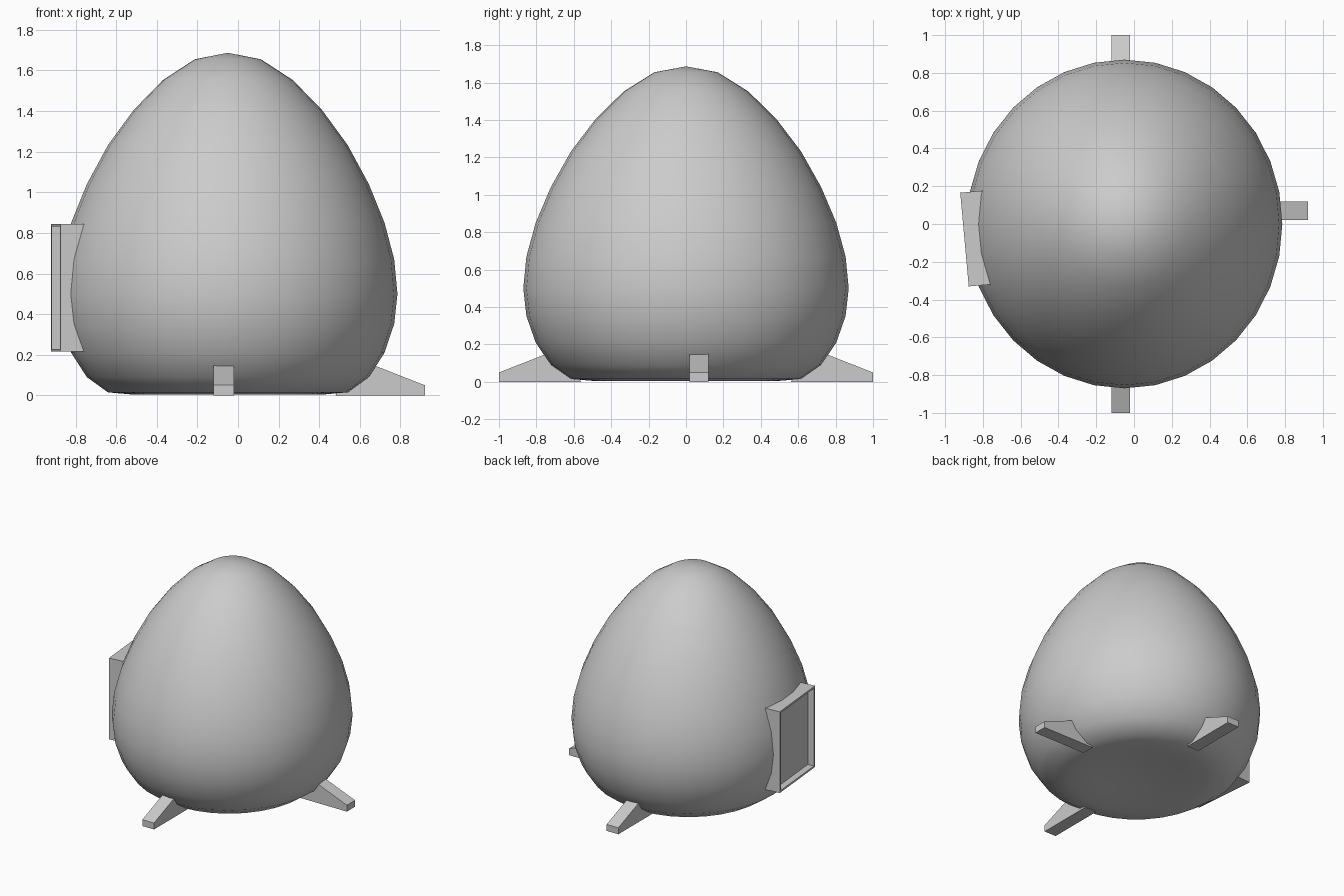
import bpy, bmesh, math
from mathutils import Matrix, Vector

if "Cube" in bpy.data.objects:
    bpy.data.objects.remove(bpy.data.objects["Cube"])

CX = -0.05          # body axis
SX, R = 0.96, 0.87  # x squash and body radius


def add_object(name, bm, matrix=None):
    bmesh.ops.recalc_face_normals(bm, faces=bm.faces)
    me = bpy.data.meshes.new(name)
    bm.to_mesh(me)
    bm.free()
    ob = bpy.data.objects.new(name, me)
    bpy.context.collection.objects.link(ob)
    if matrix is not None:
        ob.matrix_world = matrix
    return ob


def box(bm, lo, hi):
    size = Vector(hi) - Vector(lo)
    mid = (Vector(hi) + Vector(lo)) / 2
    m = Matrix.Translation(mid) @ Matrix.Diagonal((*size, 1))
    bmesh.ops.create_cube(bm, size=1, matrix=m)


# Egg-shaped body: 32 sides, ring heights from top to bottom
heights = [1.687, 1.655, 1.553, 1.405, 1.232, 1.04, 0.85, 0.67, 0.5,
           0.352, 0.21, 0.09, 0.015, 0.004, 0.015, 0.03, 0.035]
bm = bmesh.new()
rings = []
for i, z in enumerate(heights):
    r = R * math.sin(math.pi * i / 16)
    if i in (0, 16):
        rings.append([bm.verts.new((CX, 0, z))] * 32)
    else:
        rings.append([bm.verts.new((CX + SX * r * math.cos(a), r * math.sin(a), z))
                      for a in (math.tau * k / 32 for k in range(32))])
for a, b in zip(rings, rings[1:]):
    for k in range(32):
        n = (k + 1) % 32
        quad = list(dict.fromkeys((a[k], b[k], b[n], a[n])))
        bm.faces.new(quad)
for f in bm.faces:
    f.smooth = True
body = add_object("egg_body", bm)

# Door housing: box with a shallow recess on its outer face
door_m = Matrix.Translation((-0.8975, -0.0825, 0.53)) @ Matrix.Rotation(0.0907, 4, 'Z')
W, H, LIP, DEPTH = 0.249, 0.315, 0.02, 0.05
bm = bmesh.new()
box(bm, (0, -W, -H), (0.2, W, H))
outer = min(bm.faces, key=lambda f: f.calc_center_median().x)
bmesh.ops.inset_region(bm, faces=[outer], thickness=LIP)
inner = bmesh.ops.extrude_discrete_faces(bm, faces=[outer])["faces"][0]
bmesh.ops.translate(bm, verts=inner.verts, vec=(DEPTH, 0, 0))
add_object("door_frame", bm, door_m)

# Opening in the body behind the recess
bm = bmesh.new()
e = LIP * 0.6
box(bm, (-0.1, -W + e, -H + e), (DEPTH + 0.02, W - e, H - e))
cutter = add_object("door_cutter", bm, door_m)
cutter.hide_render = True
cutter.hide_viewport = True
cutter.display_type = 'WIRE'
cut = body.modifiers.new("door_opening", 'BOOLEAN')
cut.operation = 'DIFFERENCE'
cut.solver = 'EXACT'
cut.object = cutter


# Wedge feet
def foot(name, x, y, angle, reach):
    bm = bmesh.new()
    profile = [(0.56, 0), (1, 0), (1, 0.05), (0.745, 0.15), (0.66, 0.15)]
    vs = [bm.verts.new((u - 1 + reach, -0.05, z)) for u, z in profile]
    face = bm.faces.new(vs)
    ext = bmesh.ops.extrude_face_region(bm, geom=[face])["geom"]
    bmesh.ops.translate(bm, vec=(0, 0.1, 0),
                        verts=[v for v in ext if isinstance(v, bmesh.types.BMVert)])
    add_object(name, bm, Matrix.Translation((x, y, 0)) @ Matrix.Rotation(angle, 4, 'Z'))


foot("back_foot", -0.07, 0, math.pi / 2, 1.0)
foot("front_foot", -0.07, 0, -math.pi / 2, 1.0)
foot("right_foot", 0, 0.07, 0, 0.92)
